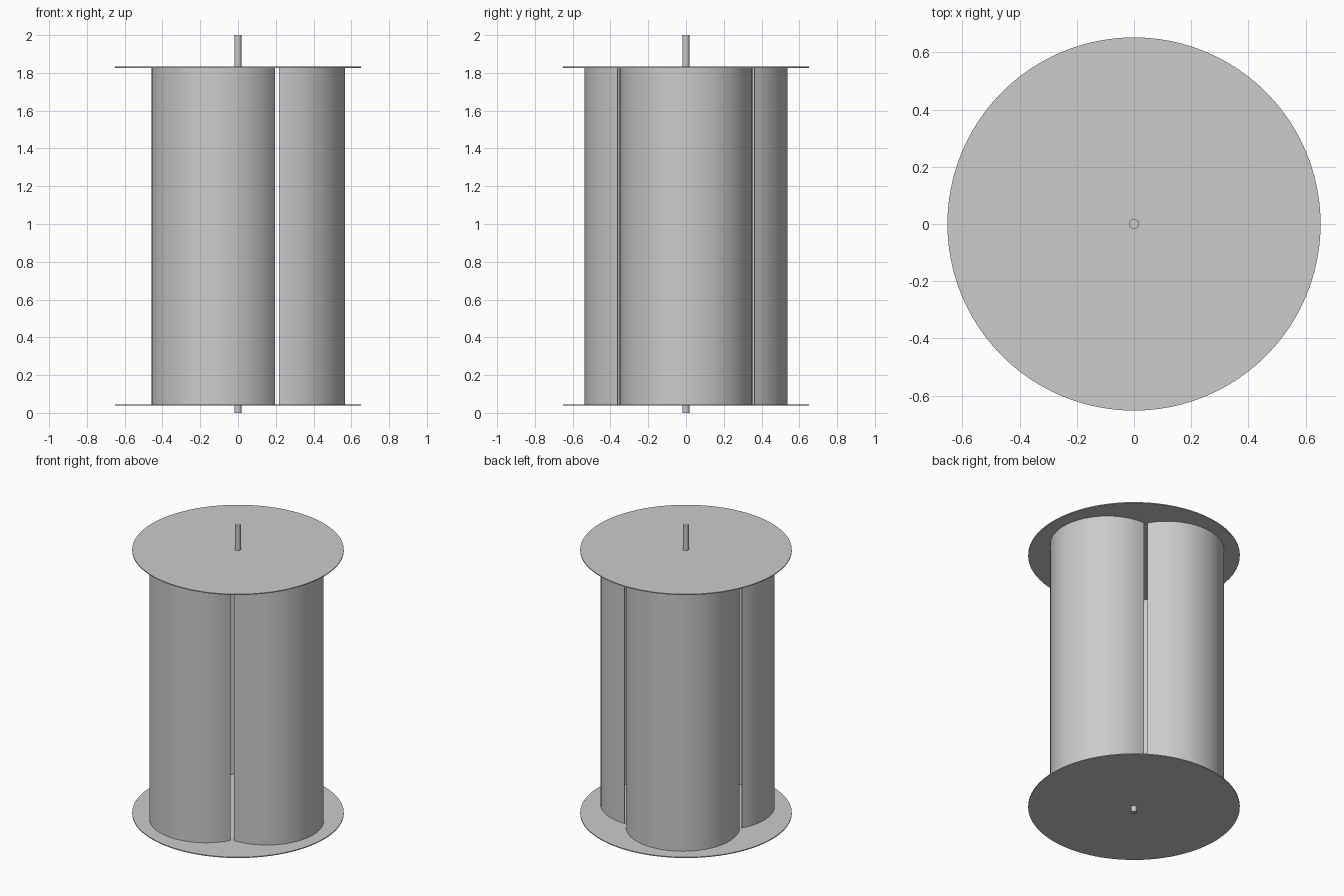
import bpy, math

if "Cube" in bpy.data.objects:
    bpy.data.objects.remove(bpy.data.objects["Cube"])

DISC_R, DISC_T = 0.652, 0.006
Z_LOW, Z_HIGH = 0.042, 1.83        # disc centre heights
BLADE_R, OFFSET, WALL = 0.351, 0.216, 0.005
SEGMENTS = 32


def smooth(obj):
    bpy.ops.object.select_all(action='DESELECT')
    obj.select_set(True)
    bpy.context.view_layer.objects.active = obj
    bpy.ops.object.shade_smooth_by_angle(angle=math.radians(30))


def cylinder(name, radius, z0, z1, sides):
    bpy.ops.mesh.primitive_cylinder_add(vertices=sides, radius=radius, depth=z1 - z0,
                                        location=(0, 0, (z0 + z1) / 2))
    obj = bpy.context.object
    obj.name = name
    smooth(obj)


def blade(name, angle):
    # thin half-cylinder shell bulging outwards, built as a closed profile
    arc = [-math.pi / 2 + math.pi * i / SEGMENTS for i in range(SEGMENTS + 1)]
    profile = [(OFFSET + BLADE_R * math.cos(a), BLADE_R * math.sin(a)) for a in arc]
    inner = BLADE_R - WALL
    profile += [(OFFSET + inner * math.cos(a), inner * math.sin(a)) for a in reversed(arc)]
    n = len(profile)
    verts = [(x, y, z) for z in (Z_LOW, Z_HIGH) for x, y in profile]
    faces = [(i, (i + 1) % n, n + (i + 1) % n, n + i) for i in range(n)]
    for i in range(SEGMENTS):      # end strips
        j = n - 1 - i
        faces.append((j, j - 1, i + 1, i))
        faces.append((n + i, n + i + 1, n + j - 1, n + j))
    mesh = bpy.data.meshes.new(name)
    mesh.from_pydata(verts, [], faces)
    obj = bpy.data.objects.new(name, mesh)
    bpy.context.collection.objects.link(obj)
    obj.rotation_euler.z = angle
    smooth(obj)


# Central shaft
cylinder("shaft", 0.0175, 0, 2, 24)

# End discs
for label, z in (("bottom", Z_LOW), ("top", Z_HIGH)):
    cylinder(label + "_disc", DISC_R, z - DISC_T / 2, z + DISC_T / 2, 96)

# Three scoop blades around the shaft
for k in range(3):
    blade(f"blade_{k + 1}", k * math.tau / 3)
